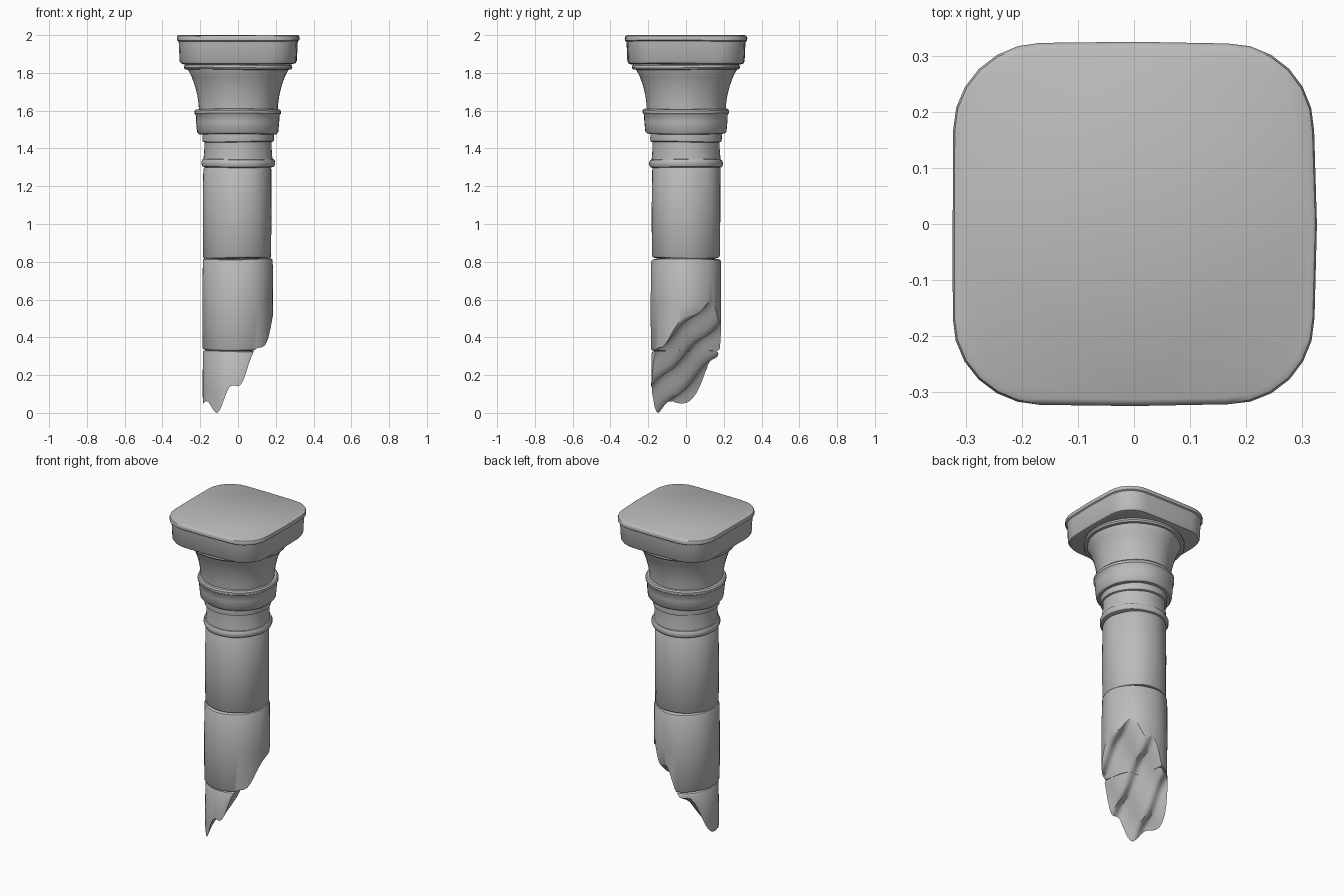
import bpy, bmesh, math
from math import sin, cos, pi

if "Cube" in bpy.data.objects:
    bpy.data.objects.remove(bpy.data.objects["Cube"], do_unlink=True)

stone = bpy.data.materials.new("grey stone")
stone.use_nodes = True
GREY = (0.5, 0.5, 0.5, 1)
stone.diffuse_color = GREY
stone.node_tree.nodes["Principled BSDF"].inputs["Base Color"].default_value = GREY


def finish(name, bm):
    bmesh.ops.recalc_face_normals(bm, faces=bm.faces)
    mesh = bpy.data.meshes.new(name)
    bm.to_mesh(mesh)
    bm.free()
    mesh.materials.append(stone)
    ob = bpy.data.objects.new(name, mesh)
    bpy.context.collection.objects.link(ob)
    return ob


def smooth(ob, angle=40):
    bpy.ops.object.select_all(action="DESELECT")
    bpy.context.view_layer.objects.active = ob
    ob.select_set(True)
    bpy.ops.object.shade_smooth_by_angle(angle=math.radians(angle))


def round_outline(sides=40):
    return [(cos(2 * pi * i / sides), sin(2 * pi * i / sides)) for i in range(sides)]


def square_outline(corner=0.48, steps=6):
    # unit square with rounded corners and faintly bowed sides
    pts = []
    for q in range(4):
        for i in range(steps + 1):
            a = pi / 2 * (q + i / steps)
            cx = (1 - corner) * (1 if q in (0, 3) else -1)
            cy = (1 - corner) * (1 if q < 2 else -1)
            pts.append((cx + corner * cos(a), cy + corner * sin(a)))
        a = pi / 2 * (q + 1)
        pts.append((cos(a) * 1.008, sin(a) * 1.008))
    return pts


def loft(name, profile, outline, shift=0.0, wear=0.0, seed=0):
    # stack scaled outlines; wear adds a gentle hand-cut unevenness
    bm = bmesh.new()
    rings = []
    for r, z in profile:
        ring = []
        for x, y in outline:
            a = math.atan2(y, x)
            k = r + wear * (sin(3 * a + seed) + sin(7 * a + 2 * seed + 5 * z)) / 2
            dz = wear * sin(2 * a + seed)
            ring.append(bm.verts.new((x * k + shift, y * k, min(z + dz, 2.0))))
        rings.append(ring)
    n = len(outline)
    for low, high in zip(rings, rings[1:]):
        for i in range(n):
            j = (i + 1) % n
            bm.faces.new((low[i], low[j], high[j], high[i]))
    bm.faces.new(rings[0][::-1])
    bm.faces.new(rings[-1])
    return finish(name, bm)


def drum(name, r, z0, z1, seed):
    b = 0.012
    profile = [(r - 0.018, z0), (r - 0.005, z0 + 0.004), (r, z0 + b),
               (r + 0.002, (z0 + z1) / 2),
               (r, z1 - b), (r - 0.005, z1 - 0.004), (r - 0.018, z1)]
    return loft(name, profile, round_outline(), -0.004, 0.003, seed)


# Shaft drums
lower = drum("lower_shaft_stone", 0.183, -0.1, 0.33, 1)
middle = drum("middle_shaft_stone", 0.185, 0.33, 0.817, 2)
upper = drum("upper_shaft_stone", 0.180, 0.817, 1.305, 4)


# Slanted, jagged fracture surface
def fracture(x, y):
    z = 0.305 + 1.25 * x + 0.78 * y
    z += 0.035 * sin(48 * (x - 0.075) - 6 * y)
    z += 0.012 * sin(30 * y + 14 * x)
    return z


N, HALF = 36, 0.26
bm = bmesh.new()
bmesh.ops.create_grid(bm, x_segments=N, y_segments=N, size=HALF)
base = bmesh.ops.extrude_face_region(bm, geom=bm.faces[:], use_keep_orig=True)
low_verts = {g for g in base["geom"] if isinstance(g, bmesh.types.BMVert)}
for v in bm.verts:
    v.co.z = -1.0 if v in low_verts else fracture(v.co.x, v.co.y)
cutter = finish("fracture_cutter", bm)
cutter.hide_render = True

for ob in (lower, middle):
    mod = ob.modifiers.new("fracture", "BOOLEAN")
    mod.operation = "DIFFERENCE"
    mod.solver = "EXACT"
    mod.object = cutter
    bpy.context.view_layer.objects.active = ob
    bpy.ops.object.modifier_apply(modifier=mod.name)
bpy.data.objects.remove(cutter, do_unlink=True)

# Put the broken tip on the ground
tip = min(v.co.z for v in lower.data.vertices)
for v in lower.data.vertices:
    if v.co.z < 0.25:
        v.co.z -= tip * (0.25 - v.co.z) / (0.25 - tip)

# Mouldings of the neck
neck_ring = loft("neck_ring", [(0.175, 1.298), (0.19, 1.303), (0.195, 1.315),
                 (0.195, 1.33), (0.189, 1.341), (0.175, 1.345)],
                 round_outline(), 0, 0.002, 1)
neck = loft("neck", [(0.184, 1.33), (0.181, 1.36), (0.178, 1.40), (0.178, 1.44)],
            round_outline(), 0, 0.002, 2)
neck_lip = loft("neck_lip", [(0.175, 1.432), (0.188, 1.437), (0.19, 1.455),
                (0.188, 1.485)], round_outline(), 0, 0.002, 3)
collar = loft("collar", [(0.18, 1.474), (0.205, 1.477), (0.215, 1.488), (0.22, 1.54),
              (0.222, 1.578), (0.229, 1.586), (0.229, 1.6), (0.222, 1.608),
              (0.2, 1.61)], round_outline(), 0, 0.002, 5)

# Flared bell and its rim
bell = loft("capital_bell", [(0.208, 1.59), (0.21, 1.63), (0.217, 1.68), (0.229, 1.73),
            (0.247, 1.78), (0.268, 1.82), (0.272, 1.84)],
            round_outline(), 0, 0.003, 3)
rim = loft("bell_rim", [(0.26, 1.816), (0.281, 1.819), (0.287, 1.828), (0.284, 1.84),
           (0.265, 1.853)], round_outline(), 0, 0.002, 6)

# Square top slab with a raised lip
slab = loft("top_slab", [(0.285, 1.845), (0.301, 1.85), (0.308, 1.862), (0.312, 1.955),
            (0.314, 1.967), (0.321, 1.972), (0.322, 1.986), (0.319, 1.995),
            (0.311, 2.0)], square_outline(), 0, 0.0015, 2)

for ob in (lower, middle, upper, neck_ring, neck, neck_lip, collar, bell, rim, slab):
    smooth(ob)
